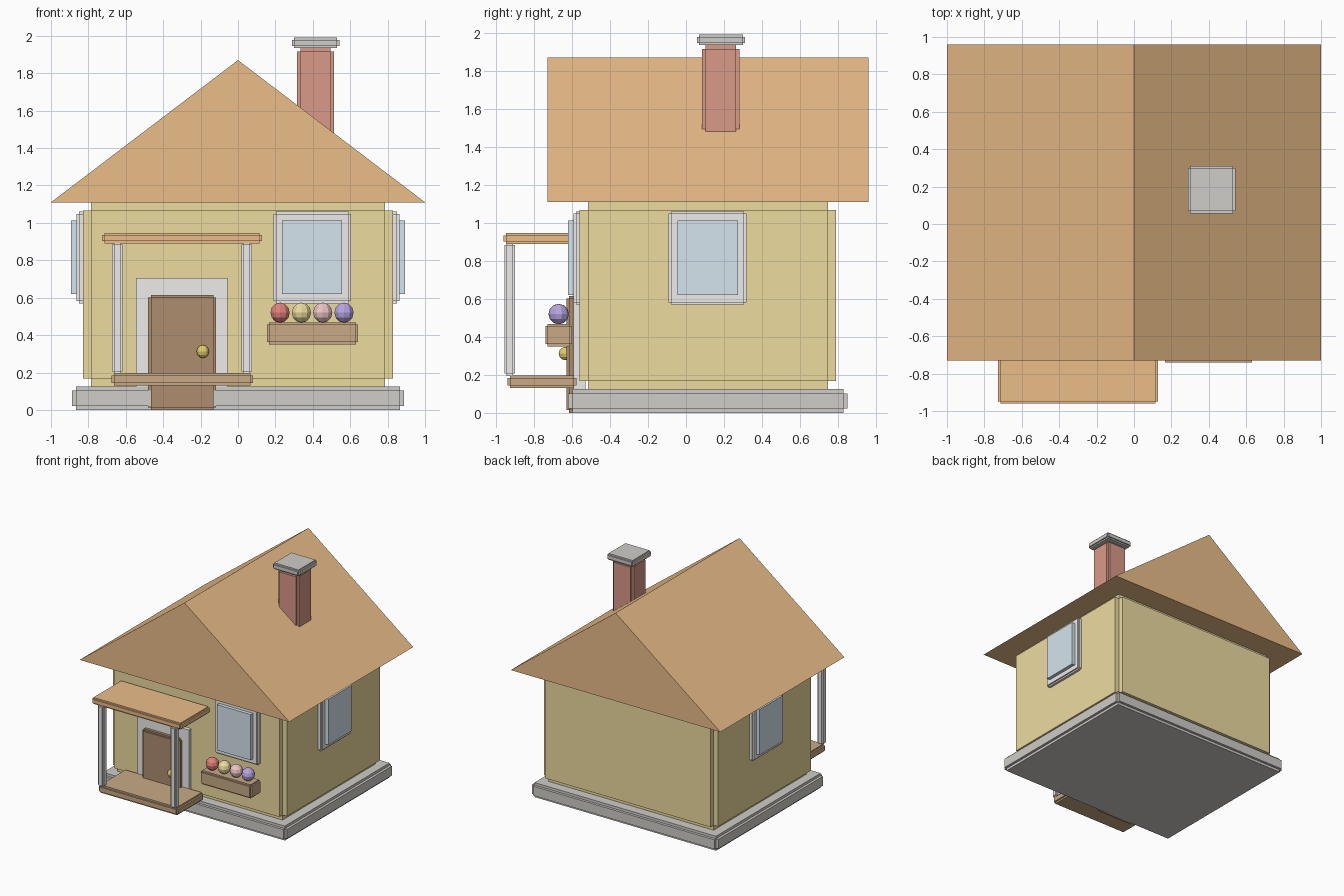
import bpy, bmesh

if "Cube" in bpy.data.objects:
    bpy.data.objects.remove(bpy.data.objects["Cube"])

COLOURS = {
    "yellow": (0.85, 0.71, 0.35), "orange": (0.83, 0.51, 0.25), "brick": (0.70, 0.32, 0.25),
    "stone": (0.63, 0.61, 0.58), "white": (0.85, 0.84, 0.82), "glass": (0.67, 0.78, 0.86),
    "dark_wood": (0.43, 0.27, 0.16), "wood": (0.58, 0.40, 0.24), "gold": (0.78, 0.62, 0.15),
    "red": (0.78, 0.22, 0.20), "pink": (0.85, 0.56, 0.56), "violet": (0.48, 0.38, 0.76),
}
MATS = {}
for key, rgb in COLOURS.items():
    MATS[key] = bpy.data.materials.new(key)
    MATS[key].diffuse_color = (*rgb, 1)


def finish(name, bm, colour):
    bmesh.ops.recalc_face_normals(bm, faces=bm.faces[:])
    mesh = bpy.data.meshes.new(name)
    bm.to_mesh(mesh)
    bm.free()
    mesh.materials.append(MATS[colour])
    ob = bpy.data.objects.new(name, mesh)
    bpy.context.collection.objects.link(ob)
    return ob


def box(name, colour, x, y, z, bevel=0.0):
    """Box from (min, max) ranges, with edges stepped inwards by the bevel width."""
    bm = bmesh.new()
    bmesh.ops.create_cube(bm, size=1)
    for v in bm.verts:
        v.co = [r[0] if c < 0 else r[1] for c, r in zip(v.co, (x, y, z))]
    if bevel:
        bmesh.ops.bevel(bm, geom=bm.edges[:], offset=bevel, offset_type='OFFSET',
                        segments=2, profile=0.0, affect='EDGES')
    return finish(name, bm, colour)


def ball(name, colour, centre, radius):
    bm = bmesh.new()
    bmesh.ops.create_uvsphere(bm, u_segments=10, v_segments=6, radius=radius)
    bmesh.ops.translate(bm, verts=bm.verts[:], vec=centre)
    return finish(name, bm, colour)


# House body
box("foundation", "stone", (-0.888, 0.888), (-0.62, 0.85), (0, 0.125), 0.022)
box("walls", "yellow", (-0.83, 0.83), (-0.56, 0.79), (0.125, 1.11), 0.043)

# Gable roof: triangle extruded front to back
bm = bmesh.new()
gable = bm.faces.new([bm.verts.new(p) for p in
                      ((-1, -0.73, 1.11), (1, -0.73, 1.11), (0, -0.73, 1.87))])
ext = bmesh.ops.extrude_face_region(bm, geom=[gable], use_keep_orig=True)
bmesh.ops.translate(bm, vec=(0, 1.69, 0),
                    verts=[g for g in ext["geom"] if isinstance(g, bmesh.types.BMVert)])
finish("roof", bm, "orange")

# Chimney
box("chimney", "brick", (0.315, 0.513), (0.083, 0.281), (1.30, 1.935), 0.019)
box("chimney_cap", "stone", (0.288, 0.542), (0.057, 0.311), (1.935, 1.99), 0.012)

# Windows: one at the front, one on each side
FRAME_Z, GLASS_Z = (0.57, 1.06), (0.62, 1.013)
box("front_window_frame", "white", (0.19, 0.605), (-0.592, -0.53), FRAME_Z, 0.012)
box("front_window_glass", "glass", (0.235, 0.557), (-0.622, -0.56), GLASS_Z)
for side, s in (("left", -1), ("right", 1)):
    box(side + "_window_frame", "white", sorted((s * 0.80, s * 0.863)), (-0.092, 0.318),
        FRAME_Z, 0.012)
    box(side + "_window_glass", "glass", sorted((s * 0.83, s * 0.893)), (-0.045, 0.273),
        GLASS_Z)

# Door
box("door_frame", "white", (-0.545, -0.055), (-0.592, -0.53), (0.02, 0.705))
box("door", "dark_wood", (-0.48, -0.118), (-0.63, -0.57), (0, 0.615), 0.014)
ball("door_knob", "gold", (-0.188, -0.635, 0.312), 0.035)

# Porch
box("porch_floor", "wood", (-0.677, 0.08), (-0.94, -0.575), (0.13, 0.198), 0.014)
box("porch_roof", "orange", (-0.727, 0.128), (-0.96, -0.56), (0.89, 0.946), 0.012)
for side, x in (("left", -0.645), ("right", 0.047)):
    box(side + "_porch_post", "white", (x - 0.028, x + 0.028), (-0.956, -0.9),
        (0.195, 0.895), 0.011)

# Flower box
box("flower_box", "wood", (0.155, 0.642), (-0.74, -0.6), (0.35, 0.468), 0.012)
for i, colour in enumerate(("red", "yellow", "pink", "violet")):
    ball(f"flower_{i + 1}", colour, (0.225 + 0.114 * i, -0.67, 0.52), 0.054)

for m in bpy.data.materials:
    if m.users and not m.is_grease_pencil:
        m.use_nodes = True
        m.node_tree.nodes["Principled BSDF"].inputs["Base Color"].default_value = m.diffuse_color
